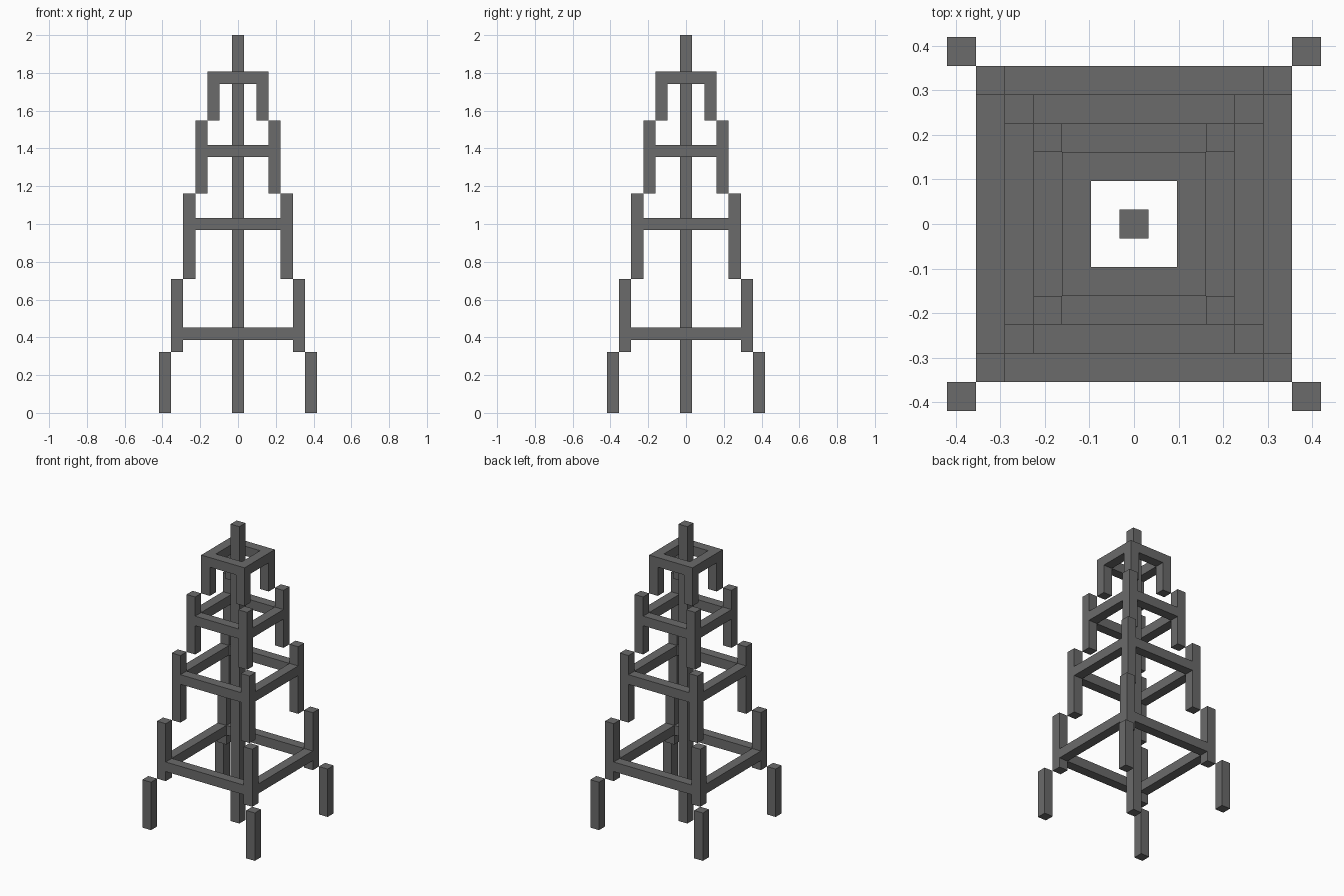
import bpy

cube = bpy.data.objects.get("Cube")
if cube:
    bpy.data.objects.remove(cube, do_unlink=True)

U = 2 / 31  # thickness of every beam

steel = bpy.data.materials.new("dark_grey")
steel.use_nodes = True
GREY = (0.145, 0.145, 0.145, 1)
steel.diffuse_color = GREY
steel.node_tree.nodes["Principled BSDF"].inputs["Base Color"].default_value = GREY


def beam(name, centre, size):
    """Box with centre and size given in beam thicknesses."""
    x, y, z = (s * U / 2 for s in size)
    verts = [(a * x, b * y, c * z) for c in (-1, 1)
             for a, b in ((-1, -1), (1, -1), (1, 1), (-1, 1))]
    faces = [(3, 2, 1, 0), (4, 5, 6, 7)]
    faces += [(i, (i + 1) % 4, (i + 1) % 4 + 4, i + 4) for i in range(4)]
    mesh = bpy.data.meshes.new(name)
    mesh.from_pydata(verts, [], faces)
    mesh.materials.append(steel)
    obj = bpy.data.objects.new(name, mesh)
    obj.location = [c * U for c in centre]
    bpy.context.collection.objects.link(obj)
    return obj


# Central mast
beam("central_mast", (0, 0, 15.5), (1, 1, 31))

# Tiers: name, post offset, post bottom, post top, rail bottom (None = no rails)
tiers = [
    ("foot", 6, 0, 5, None),
    ("lower", 5, 5, 11, 6),
    ("middle", 4, 11, 18, 15),
    ("upper", 3, 18, 24, 21),
    ("top", 2, 24, 28, 27),
]

for name, r, z0, z1, rail in tiers:
    # Corner posts
    for sx, side in ((-1, "right"), (1, "left")):
        for sy, end in ((-1, "front"), (1, "back")):
            beam(f"{name}_post_{end}_{side}",
                 (sx * r, sy * r, (z0 + z1) / 2), (1, 1, z1 - z0))
    # Square of rails fitted between the posts
    if rail is not None:
        span = 2 * r - 1
        for s, end, side in ((-1, "front", "right"), (1, "back", "left")):
            beam(f"{name}_rail_{end}", (0, s * r, rail + 0.5), (span, 1, 1))
            beam(f"{name}_rail_{side}", (s * r, 0, rail + 0.5), (1, span, 1))
